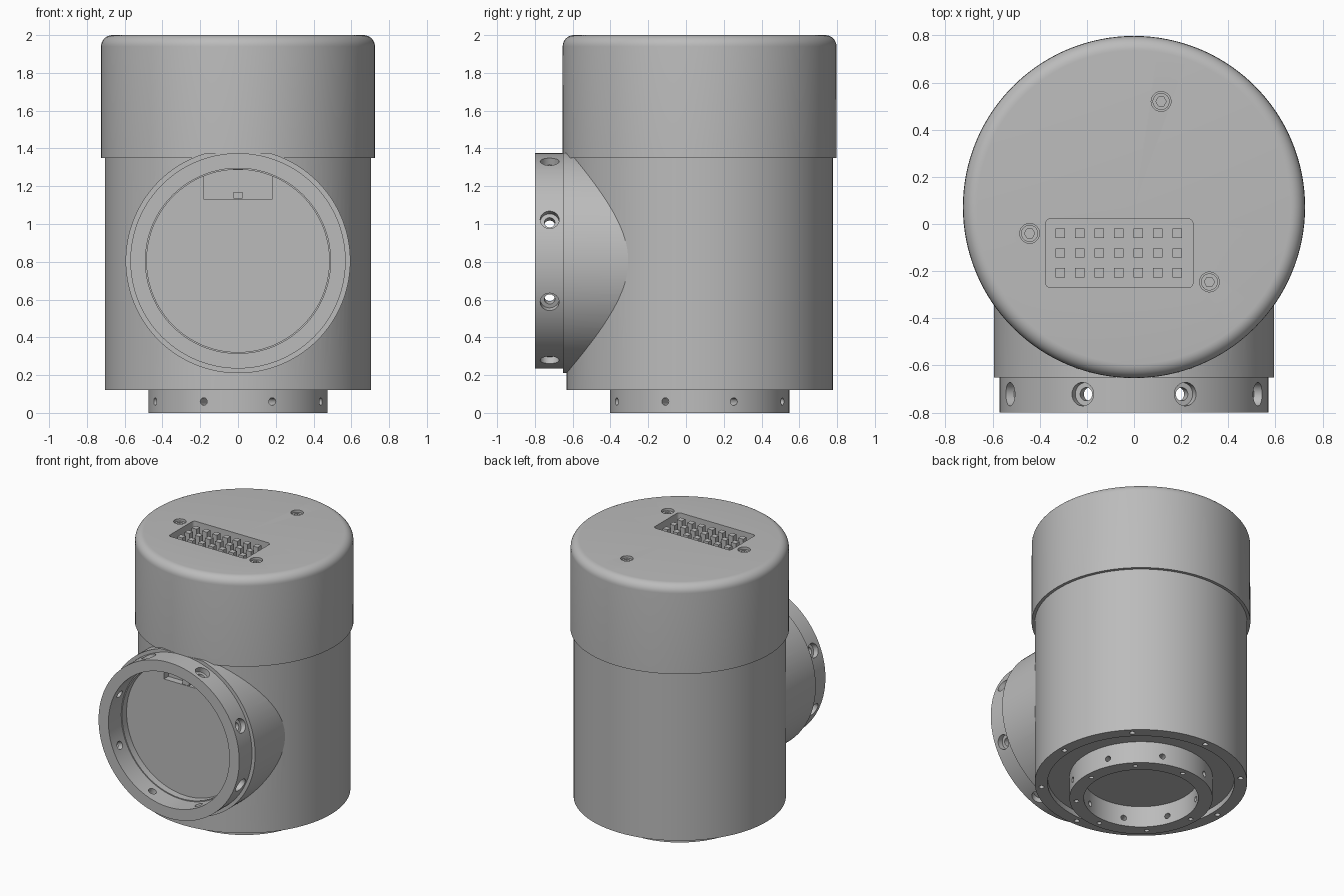
import bpy, bmesh
from math import pi, sin, cos, radians
from mathutils import Matrix, Vector

cube = bpy.data.objects.get("Cube")
if cube:
    bpy.data.objects.remove(cube, do_unlink=True)

grey = bpy.data.materials.new("machined grey")
grey.use_nodes = True
colour = (0.5, 0.5, 0.5, 1)
grey.diffuse_color = colour
for node in grey.node_tree.nodes:
    if node.type == 'BSDF_PRINCIPLED':
        node.inputs["Base Color"].default_value = colour

AXIS_Y = 0.072      # centre line of the upright body
PORT_Z = 0.805      # centre line of the front port


def make(name, bm):
    bmesh.ops.recalc_face_normals(bm, faces=bm.faces)
    mesh = bpy.data.meshes.new(name)
    bm.to_mesh(mesh)
    bm.free()
    obj = bpy.data.objects.new(name, mesh)
    bpy.context.collection.objects.link(obj)
    mesh.materials.append(grey)
    return obj


def lathe(bm, profile, matrix, steps=128, closed=False):
    """Revolve (radius, height) points about local z, then place them."""
    part = bmesh.new()
    verts = [part.verts.new((r, 0, z)) for r, z in profile]
    edges = [part.edges.new(pair) for pair in zip(verts, verts[1:])]
    if closed:
        edges.append(part.edges.new((verts[-1], verts[0])))
    bmesh.ops.spin(part, geom=verts + edges, cent=(0, 0, 0), axis=(0, 0, 1),
                   angle=2 * pi, steps=steps, use_merge=False)
    bmesh.ops.remove_doubles(part, verts=part.verts, dist=1e-5)
    bmesh.ops.recalc_face_normals(part, faces=part.faces)
    part.transform(matrix)
    temp = bpy.data.meshes.new("temp")
    part.to_mesh(temp)
    part.free()
    bm.from_mesh(temp)
    bpy.data.meshes.remove(temp)


def rod(bm, radius, low, high, matrix, steps=24):
    lathe(bm, [(0, low), (radius, low), (radius, high), (0, high)], matrix, steps)


def box(bm, low, high):
    low, high = Vector(low), Vector(high)
    mid = Matrix.Translation((low + high) / 2)
    bmesh.ops.create_cube(bm, size=1, matrix=mid @ Matrix.Diagonal((*(high - low), 1)))


def combine(target, helper, operation='DIFFERENCE'):
    helper.hide_render = True
    mod = target.modifiers.new("combine", 'BOOLEAN')
    mod.operation, mod.solver, mod.object = operation, 'EXACT', helper
    bpy.context.view_layer.update()
    graph = bpy.context.evaluated_depsgraph_get()
    mesh = bpy.data.meshes.new_from_object(target.evaluated_get(graph))
    target.modifiers.clear()
    target.data = mesh
    bpy.data.objects.remove(helper, do_unlink=True)


def at(x, y, z):
    return Matrix.Translation((x, y, z))


def spoke(k, offset=0):
    """Rotation about z for one of eight evenly spaced holes."""
    return Matrix.Rotation(radians(45 * k + offset), 4, 'Z')


upright = at(0, AXIS_Y, 0)
forward = at(0, 0, PORT_Z) @ Matrix.Rotation(pi / 2, 4, 'X')   # local z -> -y
outward = Matrix.Rotation(pi / 2, 4, 'Y')                      # local z -> +x

# Body with bottom flange ring and annular recess
bm = bmesh.new()
lathe(bm, [(0, .155), (.38, .155), (.38, 0), (.475, 0), (.475, .16), (.62, .16),
           (.62, .12), (.705, .12), (.705, 1.4), (0, 1.4)], upright)
body = make("body", bm)

# Port sleeve, flattened on top and merged with the body
bm = bmesh.new()
rod(bm, .595, .1, .652, forward, 128)
for v in bm.verts:
    v.co.z = min(v.co.z, 1.376)
combine(body, make("sleeve", bm), 'UNION')

# Port bore
bm = bmesh.new()
rod(bm, .483, .6, .9, forward, 128)
combine(body, make("bore", bm))

# Cable slot in the port floor
bm = bmesh.new()
box(bm, (-.18, -.62, 1.13), (.18, -.55, 1.285))
combine(body, make("slot", bm))

# Screw holes in the bottom flange and body rim
bm = bmesh.new()
for k in range(8):
    rod(bm, .02, .3, .6, upright @ spoke(k, 22.5) @ at(0, 0, .06) @ outward, 16)
    rod(bm, .016, -.1, .06, upright @ spoke(k) @ at(.43, 0, 0), 16)
    rod(bm, .018, .05, .2, upright @ spoke(k) @ at(.663, 0, 0), 16)
combine(body, make("flange_holes", bm))

# Small latch in the slot
bm = bmesh.new()
box(bm, (-.025, -.605, 1.135), (.025, -.545, 1.17))
latch = make("slot_latch", bm)

# Port ring with eight counterbored radial holes
bm = bmesh.new()
lathe(bm, [(.49, .645), (.57, .645), (.57, .8), (.49, .8)], forward, closed=True)
port_ring = make("port_ring", bm)
bm = bmesh.new()
for k in range(8):
    lathe(bm, [(0, .4), (.028, .4), (.028, .53), (.05, .53), (.05, .7), (0, .7)],
          forward @ spoke(k, 22.5) @ at(0, 0, .722) @ outward, 24)
combine(port_ring, make("port_holes", bm))

# Cap with rounded top edge
bm = bmesh.new()
arc = [(.665 + .06 * cos(a * pi / 16), 1.94 + .06 * sin(a * pi / 16)) for a in range(9)]
lathe(bm, [(0, 1.35), (.726, 1.35)] + arc + [(0, 2)], upright)
cap = make("cap", bm)

# Connector recess with rounded corners, and screw counterbores
SCREWS = [(.115, .52), (-.443, -.04), (.32, -.246)]
bm = bmesh.new()
box(bm, (-.375, -.27, 1.92), (.25, .022, 2.1))
corners = [e for e in bm.edges if abs(e.verts[0].co.z - e.verts[1].co.z) > .1]
bmesh.ops.bevel(bm, geom=corners, offset=.02, segments=4, profile=.5, affect='EDGES')
for x, y in SCREWS:
    rod(bm, .042, 1.95, 2.1, at(x, y, 0), 32)
combine(cap, make("cap_recesses", bm))

# Connector pins
bm = bmesh.new()
for i in range(7):
    for j in range(3):
        x, y = -.313 + .0828 * i, -.206 + .083 * j
        box(bm, (x - .02, y - .02, 1.915), (x + .02, y + .02, 1.99))
pins = make("connector_pins", bm)

# Socket-head screws
bm = bmesh.new()
for x, y in SCREWS:
    rod(bm, .036, 1.94, 1.985, at(x, y, 0), 32)
screws = make("cap_screws", bm)
bm = bmesh.new()
for x, y in SCREWS:
    rod(bm, .022, 1.96, 2.05, at(x, y, 0), 6)
combine(screws, make("hex_sockets", bm))

# Smooth curved surfaces, keep edges crisp
bpy.ops.object.select_all(action='DESELECT')
for obj in (body, port_ring, cap, screws):
    obj.select_set(True)
    bpy.context.view_layer.objects.active = obj
    bpy.ops.object.shade_smooth_by_angle(angle=radians(30))
    obj.select_set(False)
